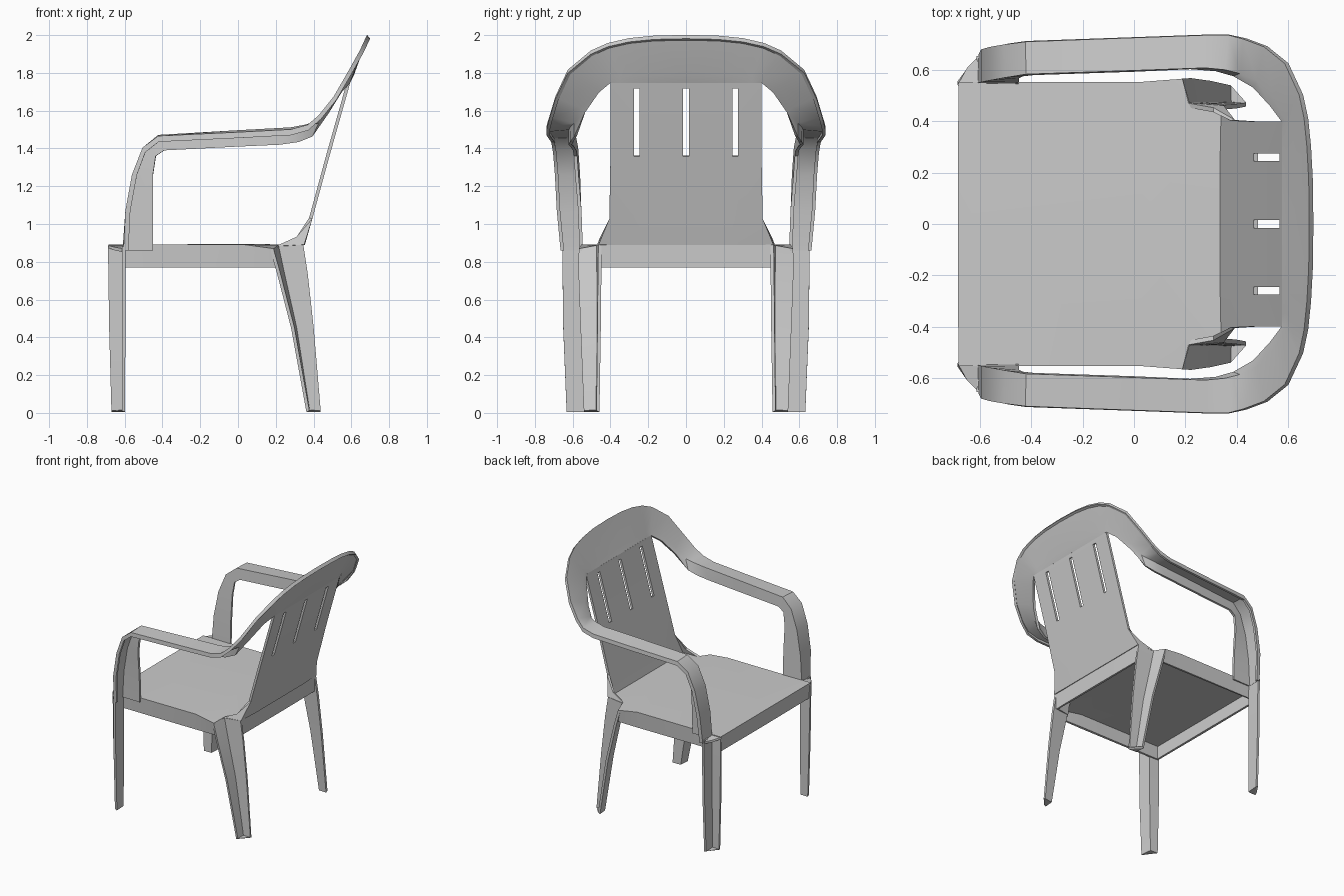
import bpy, bmesh
from mathutils import Vector


def sheet(name, strips, thick=0.018, skip=(), extra=()):
    """Loft a half sheet (y > 0) through rows of points, mirror it and give it thickness."""
    bm = bmesh.new()
    rows = [[bm.verts.new(p) for p in row] for row in strips]
    for i in range(len(rows) - 1):
        for j in range(len(rows[i]) - 1):
            if (i, j) not in skip:
                bm.faces.new((rows[i][j], rows[i][j + 1], rows[i + 1][j + 1], rows[i + 1][j]))
    for poly in extra:
        bm.faces.new([bm.verts.new(p) for p in poly])
    bmesh.ops.remove_doubles(bm, verts=bm.verts, dist=0.0005)
    bmesh.ops.recalc_face_normals(bm, faces=bm.faces)
    me = bpy.data.meshes.new(name)
    bm.to_mesh(me)
    bm.free()
    ob = bpy.data.objects.new(name, me)
    bpy.context.collection.objects.link(ob)
    mir = ob.modifiers.new("mirror", 'MIRROR')
    mir.use_axis = (False, True, False)
    mir.use_clip = True
    sol = ob.modifiers.new("thickness", 'SOLIDIFY')
    sol.thickness = thick
    sol.offset = 0
    bpy.ops.object.select_all(action='DESELECT')
    ob.select_set(True)
    bpy.context.view_layer.objects.active = ob
    for m in ("mirror", "thickness"):
        bpy.ops.object.modifier_apply(modifier=m)
    bpy.ops.object.shade_smooth_by_angle(angle=0.55)
    return ob


# Arm and back rim: outer edge, inner edge, inner flange edge, and lip direction
post, arm, arch = (0.02, 0, 0), (0, 0, -0.025), (0.008, 0, -0.015)
stations = [
    ((-.60, .655, .86), (-.605, .555, .86), (-.45, .555, .86), post),
    ((-.59, .675, 1.07), (-.59, .56, 1.07), (-.45, .562, 1.07), post),
    ((-.555, .685, 1.26), (-.555, .567, 1.26), (-.45, .578, 1.26), post),
    ((-.50, .695, 1.40), (-.50, .577, 1.40), (-.435, .585, 1.36), (.01, 0, -.02)),
    ((-.42, .705, 1.46), (-.42, .59, 1.465), (-.39, .59, 1.39), arm),
    ((0, .72, 1.48), (0, .605, 1.49), (0, .603, 1.41), arm),
    ((.28, .73, 1.495), (.28, .615, 1.505), (.22, .613, 1.42), arm),
    ((.37, .73, 1.52), (.36, .607, 1.52), (.32, .605, 1.435), arm),
    ((.43, .715, 1.57), (.42, .59, 1.54), (.39, .585, 1.465), arch),
    ((.51, .685, 1.67), (.487, .56, 1.62), (.472, .535, 1.59), arch),
    ((.59, .62, 1.81), (.552, .49, 1.73), (.54, .46, 1.70), arch),
    ((.645, .50, 1.91), (.595, .41, 1.78), (.585, .40, 1.75), arch),
    ((.664, .41, 1.95), (.60, .35, 1.785), (.585, .35, 1.75), arch),
    ((.675, .30, 1.975), (.602, .27, 1.79), (.585, .27, 1.75), arch),
    ((.682, .17, 1.988), (.604, .15, 1.79), (.585, .15, 1.75), arch),
    ((.684, 0, 1.992), (.605, 0, 1.79), (.585, 0, 1.75), arch),
]
sheet("arms_and_back_rim",
      [[Vector(o) + Vector(d), o, i, f] for o, i, f, d in stations])

# Back panel with three slots left open
panel_rows = [(.345, .89, .455), (.385, 1.03, .405), (.475, 1.36, .40), (.577, 1.72, .40), (.586, 1.755, .40)]
gusset = [(.20, .465, .88), (.31, .445, .93), (.385, .405, 1.03), (.345, .455, .89)]
sheet("back_panel",
      [[(x, y, z) for y in (0, .015, .245, .275, w)] for x, z, w in panel_rows],
      skip={(2, 0), (2, 2)}, extra=[gusset])

# Seat top with its hanging skirt
outline = [(-.68, 0, .885), (-.68, .548, .885), (.03, .548, .885), (.185, .56, .865),
           (.21, .465, .88), (.34, .452, .885), (.34, 0, .885)]
skirt_bottom = [(-.67, 0, .77), (-.67, .54, .77), (.03, .54, .77), (.19, .54, .77),
                (.23, .465, .77), (.335, .447, .77), (.335, 0, .77)]
sheet("seat", [outline, skirt_bottom], extra=[
    [outline[0], outline[1], outline[2], (.03, 0, .885)],
    [outline[2], outline[3], outline[4], (.03, 0, .885)],
    [(.03, 0, .885), outline[4], outline[5], outline[6]]])

# Legs: angle sections open to the outside, closed by a foot plate
front = [[(-.605, .655, .88), (-.605, .55, .88), (-.688, .55, .88)],
         [(-.605, .65, .45), (-.607, .55, .45), (-.682, .547, .45)],
         [(-.607, .632, .009), (-.61, .545, .009), (-.67, .545, .009)]]
corner_cap = [(-.605, .55, .88), (-.688, .55, .88), (-.65, .61, .868), (-.605, .655, .86)]
sheet("front_legs", front, extra=[front[-1], corner_cap])

rear = [[(.18, .565, .865), (.21, .467, .88), (.345, .455, .89)],
        [(.215, .567, .74), (.24, .468, .74), (.368, .457, .74)],
        [(.29, .557, .45), (.305, .468, .45), (.40, .46, .45)],
        [(.37, .54, .009), (.375, .47, .009), (.437, .466, .009)]]
sheet("rear_legs", rear, extra=[rear[-1]])
